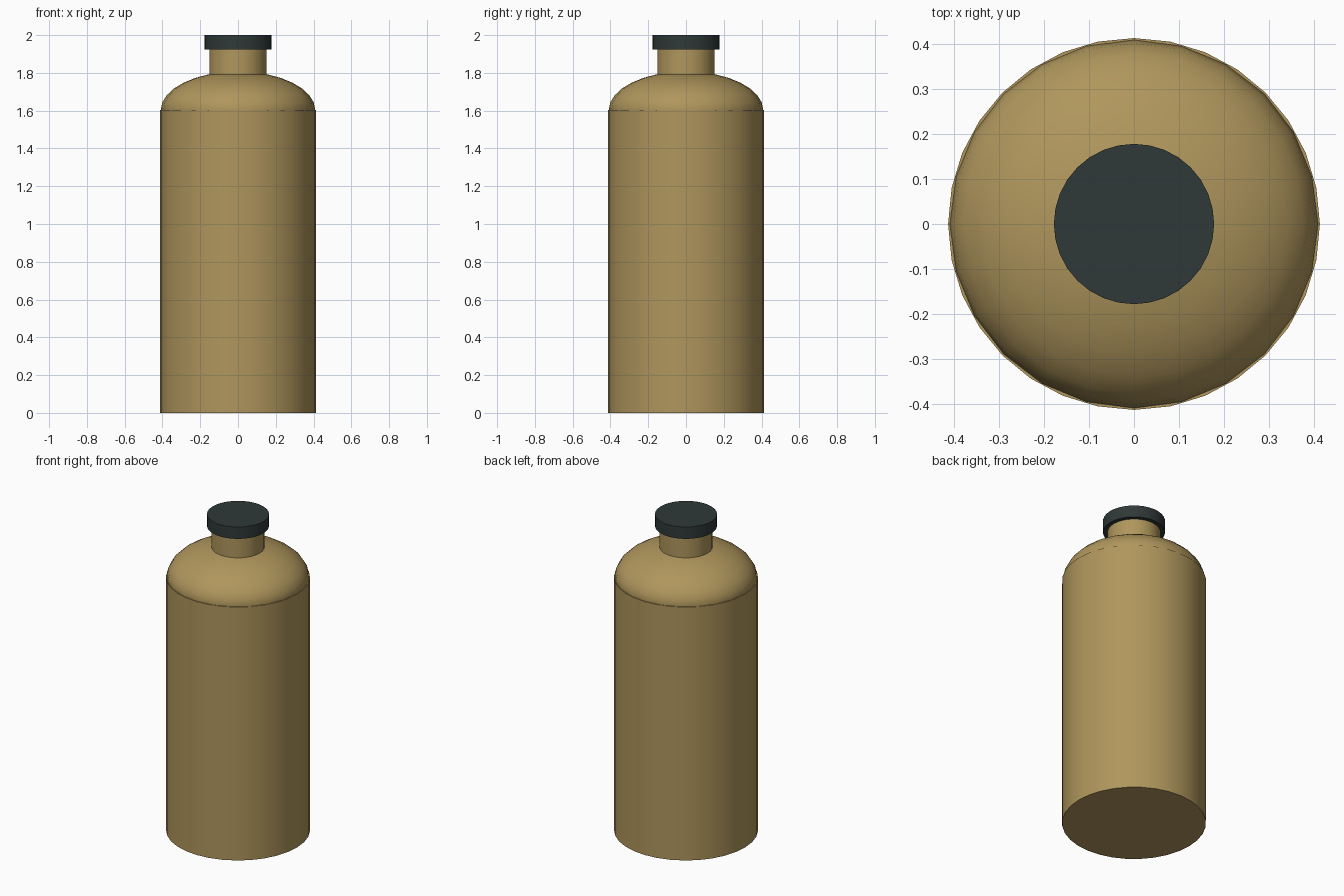
import bpy
import math

default_cube = bpy.data.objects.get("Cube")
if default_cube:
    bpy.data.objects.remove(default_cube, do_unlink=True)


def make_material(name, rgb):
    mat = bpy.data.materials.new(name)
    mat.use_nodes = True
    mat.diffuse_color = (*rgb, 1)
    mat.node_tree.nodes["Principled BSDF"].inputs["Base Color"].default_value = (*rgb, 1)
    return mat


def finish(name, mat):
    obj = bpy.context.object
    obj.name = obj.data.name = name
    obj.data.materials.append(mat)
    bpy.ops.object.shade_smooth_by_angle(angle=math.radians(35))
    return obj


def cylinder(name, radius, bottom, top, mat):
    bpy.ops.mesh.primitive_cylinder_add(
        vertices=32, radius=radius, depth=top - bottom, location=(0, 0, (bottom + top) / 2))
    return finish(name, mat)


tan = make_material("tan", (0.43, 0.305, 0.108))
charcoal = make_material("charcoal", (0.029, 0.040, 0.040))

SHOULDER_Z = 1.603

# Straight container wall and base
cylinder("bottle_body", 0.413, 0, SHOULDER_Z, tan)

# Shoulder: flattened sphere, its lower half sunk inside the body
bpy.ops.mesh.primitive_uv_sphere_add(
    segments=24, ring_count=16, radius=0.409, location=(0, 0, SHOULDER_Z))
bpy.context.object.scale.z = 0.5
bpy.ops.object.transform_apply(location=False, rotation=False, scale=True)
finish("bottle_shoulder", tan)

# Neck and overhanging cap
cylinder("bottle_neck", 0.152, 1.75, 1.93, tan)
cylinder("bottle_cap", 0.178, 1.925, 2.0, charcoal)
